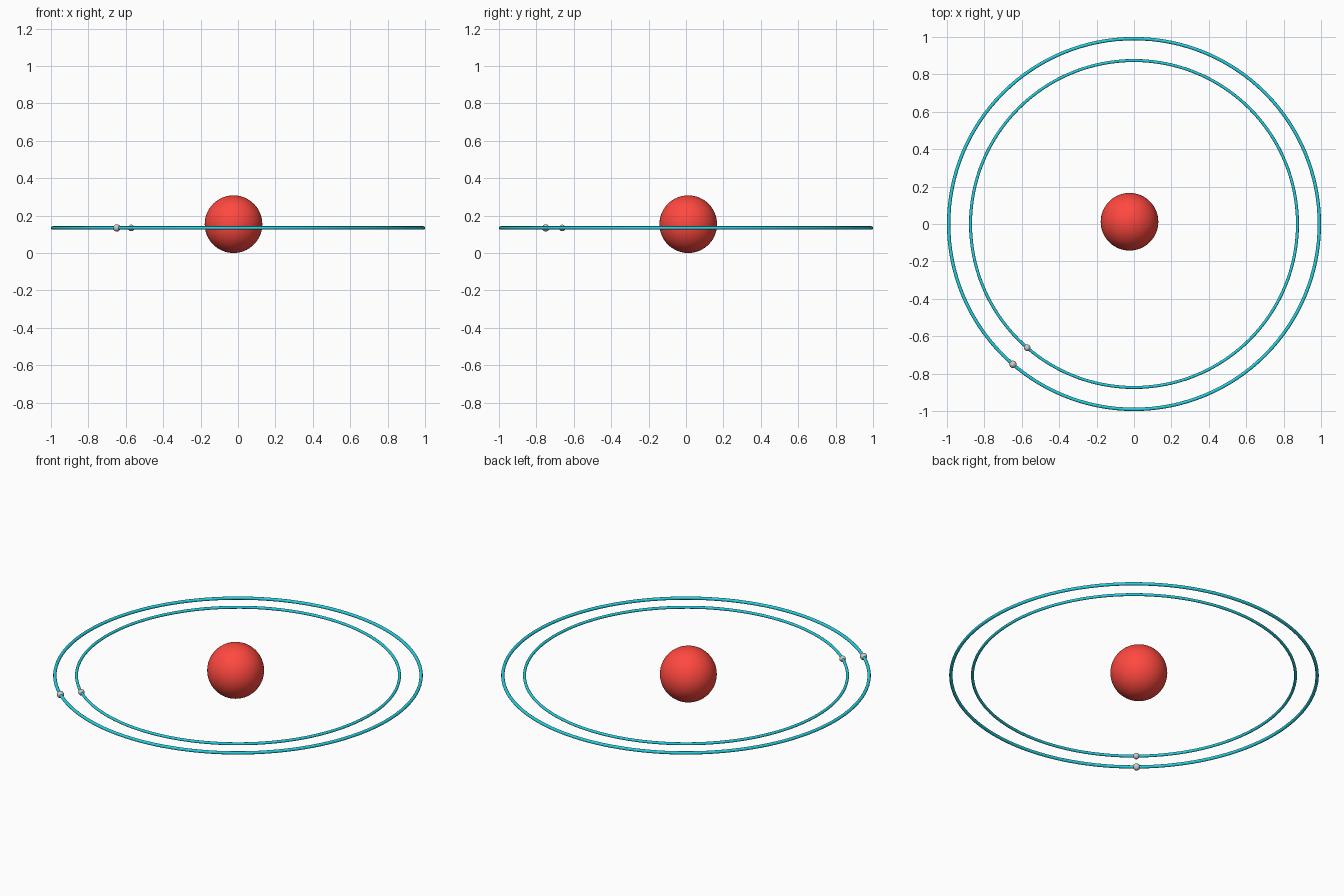
import bpy
import math

if "Cube" in bpy.data.objects:
    bpy.data.objects.remove(bpy.data.objects["Cube"])


def material(name, color):
    m = bpy.data.materials.new(name)
    m.diffuse_color = color
    m.use_nodes = True
    m.node_tree.nodes["Principled BSDF"].inputs["Base Color"].default_value = m.diffuse_color
    return m


RED = material("red", (1.0, 0.065, 0.05, 1))
TEAL = material("teal", (0.02, 0.62, 0.74, 1))
ORBIT_Z = 0.134
BEAD_ANGLE = math.radians(229.2)


def finish(name, mat=None):
    ob = bpy.context.object
    ob.name = name
    if mat:
        ob.data.materials.append(mat)
    bpy.ops.object.shade_smooth()
    return ob


def ball(name, loc, radius, segments, mat=None):
    bpy.ops.mesh.primitive_uv_sphere_add(
        segments=segments, ring_count=segments // 2, radius=radius, location=loc)
    return finish(name, mat)


# Central ball
ball("nucleus", (-0.024, 0.012, 0.154), 0.154, 64, RED)

# Concentric orbit rings, each carrying one small bead
for name, radius, tube, bead in (("outer", 0.991, 0.009, 0.0195),
                                 ("inner", 0.874, 0.008, 0.0175)):
    bpy.ops.mesh.primitive_torus_add(
        major_segments=128, minor_segments=16, major_radius=radius,
        minor_radius=tube, location=(0, 0, ORBIT_Z))
    finish(name + "_orbit", TEAL)
    ball(name + "_electron",
         (radius * math.cos(BEAD_ANGLE), radius * math.sin(BEAD_ANGLE), ORBIT_Z),
         bead, 24)
